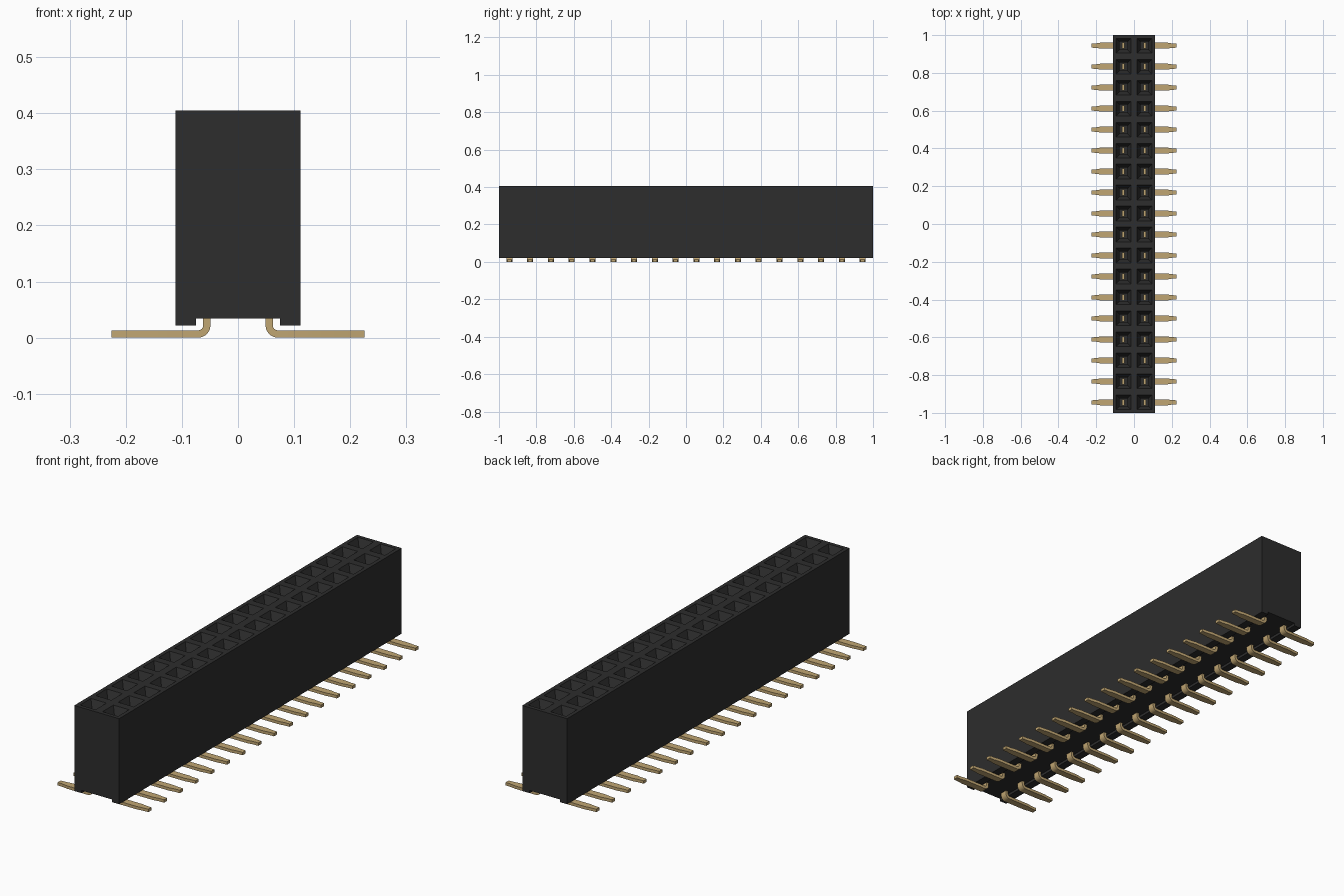
import bpy, bmesh, math

if "Cube" in bpy.data.objects:
    bpy.data.objects.remove(bpy.data.objects["Cube"], do_unlink=True)

ROWS = 18
PITCH = 2 / ROWS
HALF_W, TOP, BOTTOM = 0.111, 0.405, 0.022
GROOVE_W, GROOVE_Z = 0.075, 0.034


def material(name, rgb, rough):
    m = bpy.data.materials.new(name)
    m.use_nodes = True
    m.diffuse_color = (*rgb, 1)
    bsdf = m.node_tree.nodes["Principled BSDF"]
    bsdf.inputs["Base Color"].default_value = (*rgb, 1)
    bsdf.inputs["Roughness"].default_value = rough
    return m


black = material("black plastic", (0.026, 0.026, 0.026), 0.6)
gold = material("gold plating", (0.53, 0.38, 0.17), 0.4)


def finish(bm, name, mat):
    me = bpy.data.meshes.new(name)
    bm.to_mesh(me)
    bm.free()
    me.materials.append(mat)
    ob = bpy.data.objects.new(name, me)
    bpy.context.collection.objects.link(ob)
    return ob


# Housing: top grid of cells, each inset into a funnel and a square shaft
bm = bmesh.new()
xs = [-HALF_W, 0, HALF_W]
cells = []
grid = [[bm.verts.new((x, -1 + j * PITCH, TOP)) for x in xs] for j in range(ROWS + 1)]
for j in range(ROWS):
    for i in range(2):
        cells.append(bm.faces.new((grid[j][i], grid[j][i + 1],
                                   grid[j + 1][i + 1], grid[j + 1][i])))
bm.normal_update()
bmesh.ops.inset_individual(bm, faces=cells, thickness=0.017, use_even_offset=True)
bmesh.ops.inset_individual(bm, faces=cells, thickness=0.017, depth=-0.035,
                           use_even_offset=True)
for f in cells:
    shaft = bmesh.ops.extrude_discrete_faces(bm, faces=[f])["faces"]
    bmesh.ops.translate(bm, verts=shaft[0].verts, vec=(0, 0, -0.20))

# Housing: side walls and the groove along the underside
half = [(HALF_W, TOP), (HALF_W, BOTTOM), (GROOVE_W, BOTTOM), (GROOVE_W, GROOVE_Z)]
profile = half + [(-x, z) for x, z in reversed(half)]
front = [bm.verts.new((x, -1, z)) for x, z in profile]
back = [bm.verts.new((x, 1, z)) for x, z in profile]
for a in range(len(profile) - 1):
    bm.faces.new((front[a], front[a + 1], back[a + 1], back[a]))
bm.faces.new(list(reversed(front)))
bm.faces.new(back)
bmesh.ops.remove_doubles(bm, verts=bm.verts, dist=1e-5)
bmesh.ops.recalc_face_normals(bm, faces=bm.faces)
finish(bm, "housing", black)

# Pin: strip swept from the socket, round the bend and out to a tapered tip
INNER, OUTER, THICK, R = 0.049, 0.063, 0.013, 0.022
cx = INNER + R
sections = [((INNER, 0.24), (OUTER, 0.24), 0.016)]
for k in range(7):
    a = math.pi + k * math.pi / 12
    c, s = math.cos(a), math.sin(a)
    r = R - THICK
    sections.append(((cx + R * c, R + R * s), (cx + r * c, R + r * s), 0.016))
for x, w in ((0.175, 0.016), (0.20, 0.012), (0.225, 0.011)):
    sections.append(((x, 0), (x, THICK), w))


def make_pin(name, side, y):
    bm = bmesh.new()
    rings = []
    for (x0, z0), (x1, z1), w in sections:
        rings.append([bm.verts.new((side * x, y + d, z)) for x, z, d in
                      ((x0, z0, -w), (x0, z0, w), (x1, z1, w), (x1, z1, -w))])
    for a, b in zip(rings, rings[1:]):
        for k in range(4):
            n = (k + 1) % 4
            bm.faces.new((a[k], a[n], b[n], b[k]))
    bm.faces.new(rings[0])
    bm.faces.new(rings[-1])
    bmesh.ops.recalc_face_normals(bm, faces=bm.faces)
    ob = finish(bm, name, gold)
    ob.data.shade_smooth()
    ob.data.set_sharp_from_angle(angle=math.radians(30))


for j in range(ROWS):
    y = -1 + (j + 0.5) * PITCH
    make_pin(f"left_pin_{j + 1}", 1, y)
    make_pin(f"right_pin_{j + 1}", -1, y)
